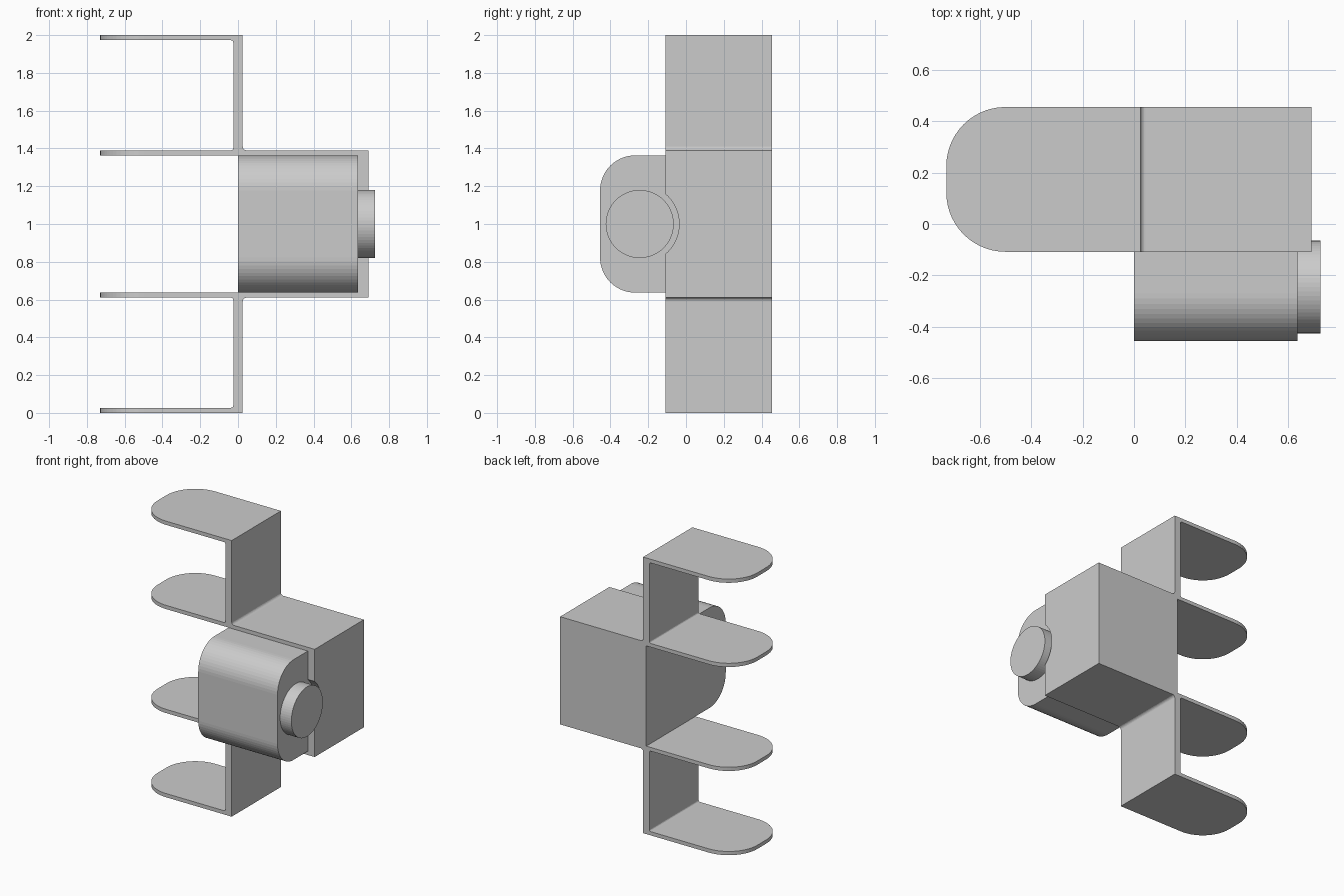
import bpy, bmesh
from math import cos, sin, pi, radians
from mathutils import Matrix

if "Cube" in bpy.data.objects:
    bpy.data.objects.remove(bpy.data.objects["Cube"])

Y0, Y1 = -0.108, 0.455      # depth of the bracket
BODY_END = 0.635            # right end of the lock body
KNOB_Y = -0.245


def arc(cx, cy, r, a0, a1, n):
    return [(cx + r * cos(radians(a0 + (a1 - a0) * i / n)),
             cy + r * sin(radians(a0 + (a1 - a0) * i / n))) for i in range(n + 1)]


def make_object(name, bm):
    bmesh.ops.recalc_face_normals(bm, faces=bm.faces)
    mesh = bpy.data.meshes.new(name)
    bm.to_mesh(mesh)
    bm.free()
    obj = bpy.data.objects.new(name, mesh)
    bpy.context.collection.objects.link(obj)
    return obj


def prism(points, offset):
    bm = bmesh.new()
    face = bm.faces.new([bm.verts.new(p) for p in points])
    new = bmesh.ops.extrude_face_region(bm, geom=[face])["geom"]
    bmesh.ops.translate(bm, vec=offset,
                        verts=[g for g in new if isinstance(g, bmesh.types.BMVert)])
    return bm


def x_cylinder(name, radius, x0, x1, y, z):
    bm = bmesh.new()
    place = Matrix.Translation(((x0 + x1) / 2, y, z)) @ Matrix.Rotation(pi / 2, 4, 'Y')
    bmesh.ops.create_cone(bm, cap_ends=True, segments=64, radius1=radius,
                          radius2=radius, depth=x1 - x0, matrix=place)
    return make_object(name, bm)


# Bracket: upper half of the side profile, mirrored about z = 1
upper = [(0.69, 1.39)]
upper += arc(0.045, 1.41, 0.02, 270, 180, 5)
upper += [(0.025, 2.0), (-0.73, 2.0), (-0.73, 1.973)]
upper += arc(-0.037, 1.961, 0.012, 90, 0, 4)
upper += arc(-0.037, 1.402, 0.012, 0, -90, 4)
upper += [(-0.73, 1.39), (-0.73, 1.363), (0.0, 1.363)]
profile = upper + [(x, 2 - z) for x, z in reversed(upper)]
bm = prism([(x, Y0, z) for x, z in profile], (0, Y1 - Y0, 0))

# Round the free ends of the four shelves
ends = [e for e in bm.edges
        if all(v.co.x < -0.72 for v in e.verts)
        and abs(e.verts[0].co.y - e.verts[1].co.y) < 1e-5]
bmesh.ops.bevel(bm, geom=ends, offset=0.23, segments=14, profile=0.5,
                affect='EDGES', clamp_overlap=False)
bracket = make_object("bracket", bm)

# Clearance notch around the knob in the right wall
cutter = x_cylinder("notch_cutter", 0.209, BODY_END, 0.8, KNOB_Y, 1.0)
cutter.hide_render = True
cutter.hide_set(True)
mod = bracket.modifiers.new("knob_notch", 'BOOLEAN')
mod.operation = 'DIFFERENCE'
mod.solver = 'EXACT'
mod.object = cutter

# Lock body with rounded front corners
R, FRONT, TOP = 0.185, -0.455, 1.363
body = [(Y0, TOP)] + arc(FRONT + R, TOP - R, R, 90, 180, 14)
body += arc(FRONT + R, 2 - TOP + R, R, 180, 270, 14) + [(Y0, 2 - TOP)]
make_object("lock_body", prism([(0, y, z) for y, z in body], (BODY_END, 0, 0)))

# Round knob on the right end
x_cylinder("knob", 0.18, BODY_END - 0.01, 0.725, KNOB_Y, 1.0)
